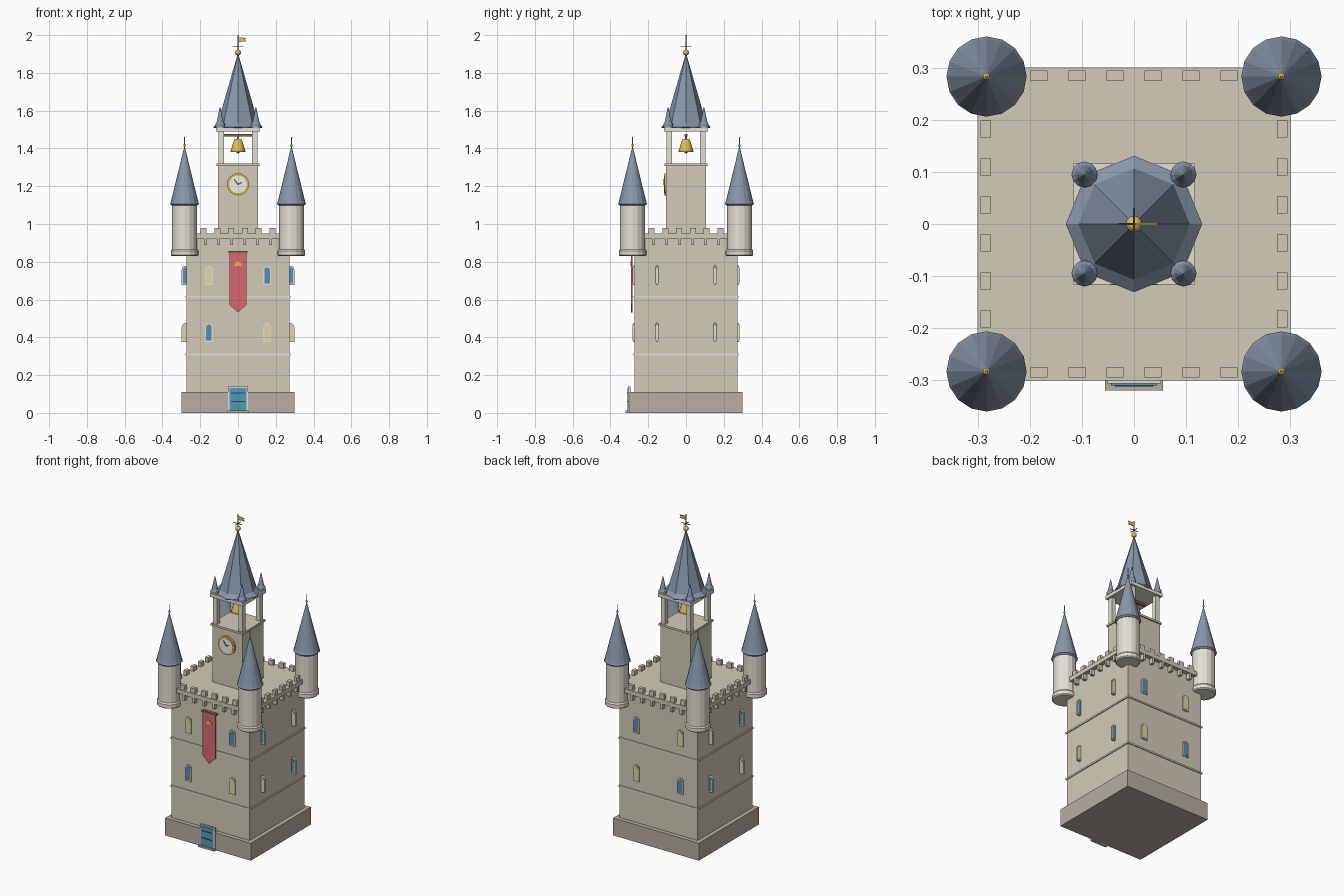
import bpy, bmesh
from math import pi, cos, sin

if "Cube" in bpy.data.objects:
    bpy.data.objects.remove(bpy.data.objects["Cube"])

def mat(name, r, g, b):
    m = bpy.data.materials.new(name)
    m.diffuse_color = (r, g, b, 1)
    m.use_nodes = True
    m.node_tree.nodes["Principled BSDF"].inputs["Base Color"].default_value = m.diffuse_color
    return m

STONE = mat("stone", .65, .60, .48)
LIGHT = mat("pale_stone", .78, .74, .65)
BASE = mat("base_stone", .48, .42, .36)
SLATE = mat("slate", .25, .31, .41)
GOLD = mat("gold", .72, .50, .10)
RED = mat("red_cloth", .70, .14, .17)
TEAL = mat("teal_paint", .08, .33, .48)
BLUE = mat("blue_glass", .10, .27, .48)
WARM = mat("warm_glass", .76, .66, .38)
WHITE = mat("white_paint", .85, .85, .82)
DARK = mat("dark_iron", .05, .06, .09)
WOOD = mat("wood", .25, .13, .07)

def finish(bm, name, m):
    bmesh.ops.recalc_face_normals(bm, faces=bm.faces)
    me = bpy.data.meshes.new(name)
    bm.to_mesh(me)
    bm.free()
    me.materials.append(m)
    o = bpy.data.objects.new(name, me)
    bpy.context.collection.objects.link(o)
    return o

def box(name, m, x0, x1, y0, y1, z0, z1):
    bm = bmesh.new()
    bmesh.ops.create_cube(bm, size=1)
    for v in bm.verts:
        v.co = ((x0 + x1) / 2 + v.co.x * (x1 - x0),
                (y0 + y1) / 2 + v.co.y * (y1 - y0),
                (z0 + z1) / 2 + v.co.z * (z1 - z0))
    return finish(bm, name, m)

def slab(name, m, h, z0, z1):
    return box(name, m, -h, h, -h, h, z0, z1)

def lathe(name, m, prof, n, x=0, y=0, smooth=False):
    """Revolve (radius, z) points round a vertical axis with n sides, capped."""
    bm = bmesh.new()
    rings = []
    for r, z in prof:
        if r == 0:
            rings.append([bm.verts.new((x, y, z))] * n)
        else:
            rings.append([bm.verts.new((x + r * cos(2 * pi * i / n), y + r * sin(2 * pi * i / n), z))
                          for i in range(n)])
    for a, b in zip(rings, rings[1:]):
        for i in range(n):
            j = (i + 1) % n
            bm.faces.new(list(dict.fromkeys((a[i], a[j], b[j], b[i]))))
    for ring in (rings[0], rings[-1]):
        if ring[0] is not ring[1]:
            bm.faces.new(ring)
    o = finish(bm, name, m)
    if smooth:
        for p in o.data.polygons:
            p.use_smooth = True
    return o

def ball(name, r, x, y, z):
    prof = [(r * sin(pi * k / 6) if 0 < k < 6 else 0, z - r * cos(pi * k / 6)) for k in range(7)]
    return lathe(name, GOLD, prof, 12, x, y, True)

def plate(name, m, pts, y0, y1):
    """Extrude an x-z outline from y0 to y1."""
    bm = bmesh.new()
    a = [bm.verts.new((x, y0, z)) for x, z in pts]
    b = [bm.verts.new((x, y1, z)) for x, z in pts]
    bm.faces.new(a)
    bm.faces.new(b)
    for i in range(len(a)):
        j = (i + 1) % len(a)
        bm.faces.new((a[i], a[j], b[j], b[i]))
    return finish(bm, name, m)

def arch(w, z0, z1):
    """Round-headed outline of half width w."""
    return [(-w, z0), (w, z0)] + [(w * cos(pi * k / 6), z1 - w + w * sin(pi * k / 6)) for k in range(7)]

def disc(r, z, n=24):
    return [(r * cos(2 * pi * k / n), z + r * sin(2 * pi * k / n)) for k in range(n)]

# main keep
slab("plinth", BASE, .30, 0, .11)
slab("keep_body", STONE, .273, .11, .925)
for z in (.31, .615):
    slab("string_course", LIGHT, .279, z - .005, z + .005)
slab("roof_deck", STONE, .30, .923, .95)

# battlements and corbels on all four sides
for s in (-1, 1):
    for k in range(6):
        c, d = (k - 2.5) * .073, (k - 2.5) * .069
        a, b = sorted((s * .274, s * .295))
        box("merlon", STONE, c - .016, c + .016, a, b, .95, .98)
        box("merlon", STONE, a, b, c - .016, c + .016, .95, .98)
        a, b = sorted((s * .27, s * .298))
        box("corbel", STONE, d - .008, d + .008, a, b, .888, .923)
        box("corbel", STONE, a, b, d - .008, d + .008, .888, .923)

# windows: every slab lies across x, side ones stand proud of the wall
def window(x, y, z, glass):
    def shift(pts):
        return [(px + x, pz) for px, pz in pts]
    plate("window_frame", LIGHT, shift(arch(.021, z, z + .102)), y - .006, y + .006)
    plate("window_pane", glass, shift(arch(.015, z + .008, z + .094)), y - .008, y + .008)

for z, flip in ((.677, 1), (.374, -1)):
    for s in (-1, 1):
        for f in (-1, 1):
            glass = WARM if s * flip < 0 else BLUE
            window(s * .154, f * .274, z, glass)
            window(f * .277, s * .154, z, BLUE if s * flip < 0 else WARM)

# door with step and straps
box("door_step", BASE, -.056, .056, -.32, -.29, 0, .012)
box("door_frame", LIGHT, -.052, .052, -.306, -.295, 0, .14)
box("door", TEAL, -.044, .044, -.31, -.295, .01, .132)
for z in (.06, .105):
    box("door_strap", DARK, -.036, .036, -.312, -.308, z - .003, z + .003)

# banner
plate("banner", RED, [(-.045, .85), (.045, .85), (.045, .572), (0, .532), (-.045, .572)], -.29, -.284)
box("banner_rod", WOOD, -.05, .05, -.293, -.27, .846, .856)
plate("banner_badge", GOLD, [(-.022, .778), (.022, .778), (.014, .795), (0, .805), (-.014, .795)], -.293, -.289)

# corner turrets
for sx in (-1, 1):
    for sy in (-1, 1):
        x, y = sx * .283, sy * .283
        lathe("turret", LIGHT, [(.067, .84), (.067, 1.115)], 16, x, y, False)
        lathe("turret_foot_ring", LIGHT, [(.066, .83), (.073, .836), (.073, .858), (.067, .866)], 16, x, y)
        lathe("turret_roof", SLATE, [(.068, 1.098), (.077, 1.106), (.072, 1.12), (0, 1.415)], 16, x, y)
        ball("turret_finial", .007, x, y, 1.415)
        lathe("turret_spike", GOLD, [(.003, 1.41), (.002, 1.46)], 6, x, y)

# clock tower
slab("clock_tower", STONE, .105, .94, 1.31)
slab("belfry_floor", STONE, .113, 1.308, 1.32)
plate("clock_rim", GOLD, disc(.058, 1.21), -.115, -.10)
plate("clock_face", WHITE, disc(.046, 1.21), -.1175, -.11)
plate("hour_hand", DARK, [(.003, 1.207), (-.003, 1.213), (.019, 1.222), (.021, 1.218)], -.1195, -.117)
plate("minute_hand", DARK, [(.003, 1.209), (-.003, 1.207), (-.022, 1.236), (-.018, 1.239)], -.1195, -.117)

# open belfry with bell
for sx in (-1, 1):
    for sy in (-1, 1):
        x, y = sx * .089, sy * .089
        box("belfry_post", LIGHT, x - .0145, x + .0145, y - .0145, y + .0145, 1.32, 1.495)
        lathe("pinnacle", SLATE, [(.025, 1.512), (.025, 1.53), (.018, 1.54), (0, 1.625)], 12, sx * .095, sy * .095)
slab("belfry_ceiling", LIGHT, .116, 1.49, 1.512)
box("bell_beam", WOOD, -.08, .08, -.007, .007, 1.463, 1.477)
lathe("bell", GOLD, [(.036, 1.38), (.040, 1.383), (.036, 1.396), (.026, 1.43), (.020, 1.446), (0, 1.453)], 16, smooth=True)
lathe("bell_hanger", GOLD, [(.006, 1.445), (.006, 1.468)], 8)
lathe("bell_clapper", DARK, [(0, 1.372), (.008, 1.378), (.003, 1.386)], 8)

# octagonal spire and weather vane
lathe("spire", SLATE, [(.124, 1.508), (.131, 1.514), (.107, 1.535), (0, 1.905)], 8)
ball("spire_ball", .016, 0, 0, 1.908)
lathe("vane_pole", DARK, [(.003, 1.90), (.003, 2.0)], 6)
box("vane_arm", DARK, -.03, .03, -.0015, .0015, 1.938, 1.941)
box("vane_arm", DARK, -.0015, .0015, -.03, .03, 1.938, 1.941)
plate("vane_flag", GOLD, [(0, 1.988), (.045, 1.985), (.036, 1.976), (.045, 1.966), (0, 1.964)], -.002, .002)
